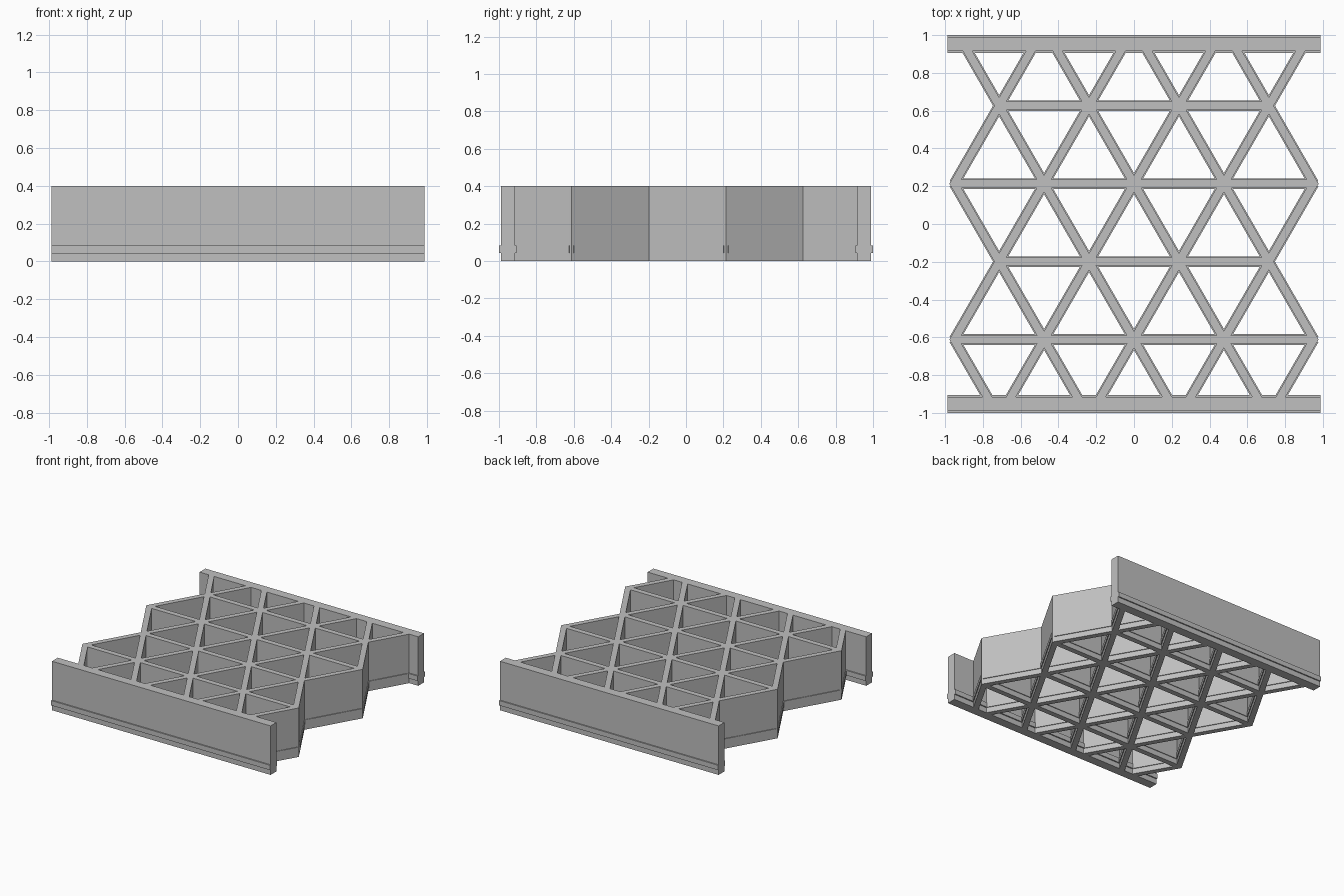
import bpy
import bmesh
import math
from mathutils import Matrix, Vector

cube = bpy.data.objects.get("Cube")
if cube:
    bpy.data.objects.remove(cube, do_unlink=True)

GREY = (0.53, 0.53, 0.53, 1.0)
grey = bpy.data.materials.new("plain_grey")
grey.use_nodes = True
grey.diffuse_color = GREY
grey.node_tree.nodes["Principled BSDF"].inputs["Base Color"].default_value = GREY

HEIGHT = 0.40
BAND = (0.043, 0.083)       # height range of the raised band
WALL, WALL_BAND = 0.044, 0.056
PITCH, ROW = 0.476, 0.4125
TOP_ROW = 0.626
RAIL_Y, RAIL_LEN = 0.9525, 1.975


def finish(name, bm):
    bmesh.ops.recalc_face_normals(bm, faces=bm.faces)
    mesh = bpy.data.meshes.new(name)
    bm.to_mesh(mesh)
    bm.free()
    mesh.materials.append(grey)
    obj = bpy.data.objects.new(name, mesh)
    bpy.context.collection.objects.link(obj)
    return obj


def add_bar(bm, a, b, width, z0, z1):
    """Upright bar running between two plan points."""
    d = b - a
    mid = (a + b) / 2
    place = (Matrix.Translation((mid.x, mid.y, (z0 + z1) / 2))
             @ Matrix.Rotation(math.atan2(d.y, d.x), 4, 'Z')
             @ Matrix.Diagonal((d.length, width, z1 - z0, 1)))
    bmesh.ops.create_cube(bm, size=1, matrix=place)


# Staggered rows of nodes, alternating four and five across
rows = []
for r in range(4):
    count = 4 + r % 2
    y = TOP_ROW - r * ROW
    rows.append([Vector(((i - (count - 1) / 2) * PITCH, y)) for i in range(count)])

# Horizontal and diagonal segments of the triangular lattice
segments = []
for row in rows:
    segments += list(zip(row, row[1:]))
for upper, lower in zip(rows, rows[1:]):
    segments += [(a, b) for a in upper for b in lower if abs(a.x - b.x) < PITCH * 0.6]

# Short diagonals that run into the rails
for row, side in ((rows[0], 1), (rows[-1], -1)):
    reach = RAIL_Y - abs(row[0].y)
    for a in row:
        for lean in (-1, 1):
            b = a + Vector((lean * reach * PITCH / 2 / ROW, side * reach))
            if abs(b.x) < RAIL_LEN / 2 - 0.02:
                segments.append((a, b))

# Lattice walls with mitred hexagonal joints
bm = bmesh.new()
for a, b in segments:
    add_bar(bm, a, b, WALL, 0, HEIGHT)
for node in (n for row in rows for n in row):
    radius = WALL / math.sqrt(3)
    ring = [bm.verts.new((node.x + radius * math.cos(k * math.pi / 3),
                          node.y + radius * math.sin(k * math.pi / 3), 0))
            for k in range(6)]
    base = bm.faces.new(ring)
    top = bmesh.ops.extrude_face_region(bm, geom=[base], use_keep_orig=True)
    moved = [v for v in top["geom"] if isinstance(v, bmesh.types.BMVert)]
    bmesh.ops.translate(bm, verts=moved, vec=(0, 0, HEIGHT))
finish("lattice_walls", bm)

# Raised band low on every lattice wall
bm = bmesh.new()
for a, b in segments:
    add_bar(bm, a, b, WALL_BAND, *BAND)
finish("lattice_band", bm)

# End rails: ribbed cross-section swept along x
half, rib = 0.0375, 0.0475
outline = [(half, 0), (half, BAND[0]), (rib, BAND[0]), (rib, BAND[1]),
           (half, BAND[1]), (half, HEIGHT)]
outline += [(-y, z) for y, z in reversed(outline)]
for name, side in (("front_rail", -1), ("back_rail", 1)):
    bm = bmesh.new()
    end = bm.faces.new([bm.verts.new((-RAIL_LEN / 2, side * RAIL_Y + y, z))
                        for y, z in outline])
    swept = bmesh.ops.extrude_face_region(bm, geom=[end], use_keep_orig=True)
    moved = [v for v in swept["geom"] if isinstance(v, bmesh.types.BMVert)]
    bmesh.ops.translate(bm, verts=moved, vec=(RAIL_LEN, 0, 0))
    finish(name, bm)
